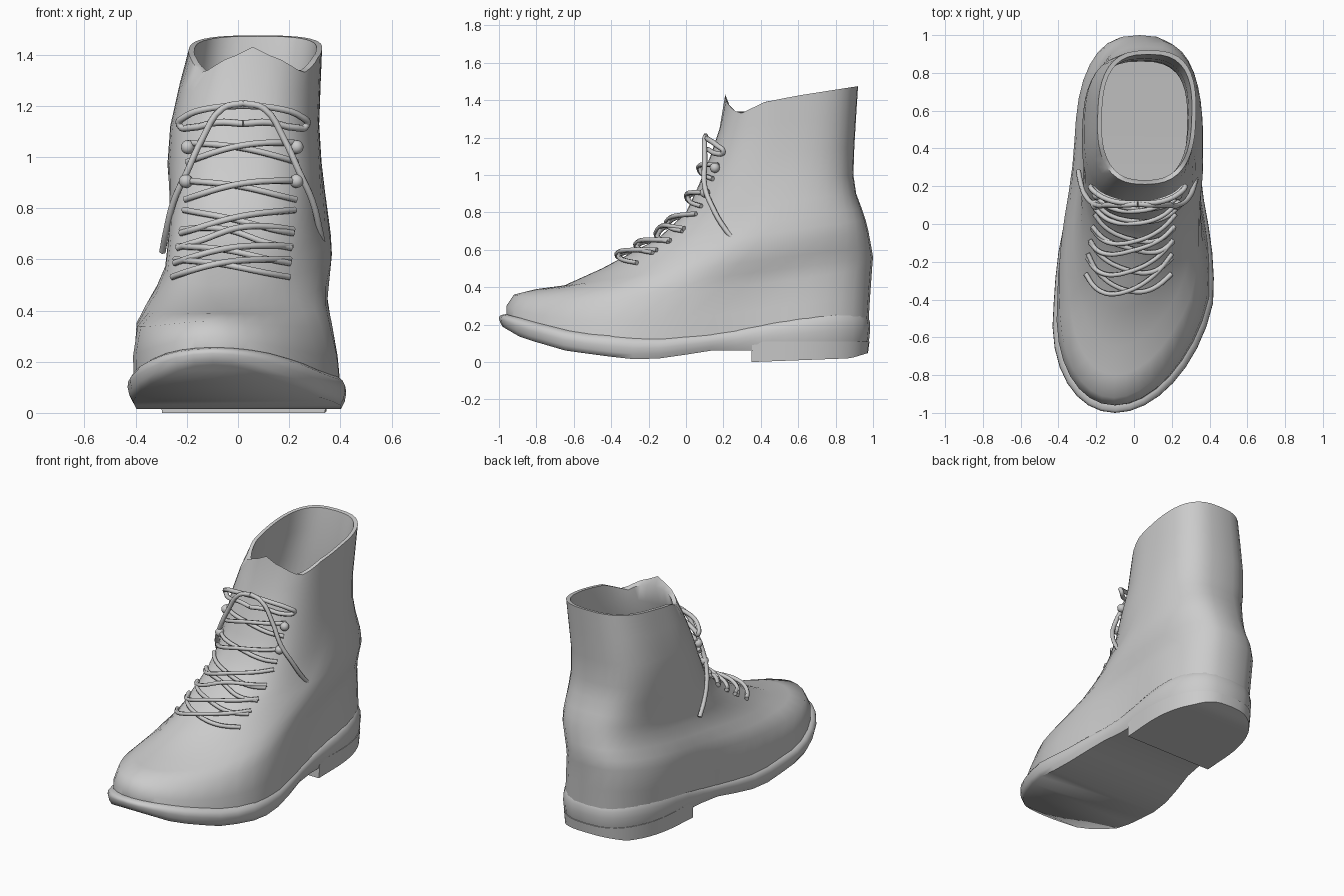
import bpy, bmesh, math
from mathutils import Vector

cube = bpy.data.objects.get("Cube")
if cube:
    bpy.data.objects.remove(cube)

GREY = (0.6, 0.6, 0.6, 1)
mat = bpy.data.materials.new("plain grey")
mat.use_nodes = True
mat.diffuse_color = GREY
mat.node_tree.nodes["Principled BSDF"].inputs["Base Color"].default_value = GREY
HALF = 22   # segments from toe to heel on each side


def interp(pts, v):
    if v <= pts[0][0]:
        return pts[0][1]
    for (a, p), (b, q) in zip(pts, pts[1:]):
        if v <= b:
            return p + (q - p) * (v - a) / (b - a)
    return pts[-1][1]


# Height curves along y, and the bend of the centre line
BOTTOM = [(-1, .2), (-.88, .13), (-.64, .06), (-.3, .015), (-.1, .02), (.1, .06), (.97, .07)]
WELT = [(-1, .25), (-.85, .2), (-.6, .135), (-.2, .1), (.2, .14), (.45, .18), (.8, .225), (1, .23)]
RIM = [(.21, 1.43), (.212, 1.4), (.235, 1.365), (.285, 1.325), (.42, 1.39), (.6, 1.425), (.92, 1.475)]
HEEL_BASE = [(.35, 0), (.88, .02), (.98, .05)]
CENTRE = [(-1, -.1), (-.4, 0), (1, .04)]

# Rings: front y, z, back y, z, sag, half width, front and back x shift,
# widest place, front roundness, waist
RINGS = [
    (-.96, .20, .975, .20, .13, .405, 0, 0, .32, 2, .18),
    (-.96, .30, .985, .36, .10, .40, -.01, -.01, .33, 2, .16),
    (-.92, .36, .995, .50, .06, .385, -.02, -.02, .36, 2, .12),
    (-.80, .39, 1, .56, .03, .355, -.03, -.01, .40, 2, .05),
    (-.65, .41, .99, .62, 0, .33, -.05, .01, .45, 2, 0),
    (-.45, .50, .975, .70, 0, .315, -.06, .03, .5, 2, 0),
    (-.30, .58, .96, .76, 0, .31, -.05, .03, .5, 2.1, 0),
    (-.15, .66, .94, .82, 0, .305, -.03, .025, .5, 2.3, 0),
    (0, .80, .91, .90, 0, .30, -.01, .015, .5, 2.6, 0),
    (.07, .95, .895, 1, 0, .30, 0, 0, .5, 2.6, 0),
    (.13, 1.1, .9, 1.15, 0, .29, 0, 0, .5, 2.6, 0),
    (.18, 1.25, .91, 1.32, 0, .275, .02, .02, .5, 2.6, 0),
    (.21, 1.42, .92, 1.47, 0, .26, .04, .04, .5, 2.6, 0),
]
SOLE = (-1, 0, .985, 0, 0, .425, 0, 0, .32, 2, .18)


def ring_point(r, s, side, height=None):
    """Point on a ring; s runs from the toe (0) to the heel (1)."""
    fy, fz, by, bz, sag, hw, dxf, dxb, m, pf, waist = r
    y = fy + (by - fy) * s
    u, p = ((m - s) / m, pf) if s < m else ((s - m) / (1 - m), 2.8)
    w = max(0, 1 - min(1, u) ** p) ** (1 / p)
    w *= 1 - waist * math.exp(-((s - .65) / .18) ** 2)
    z = height(y) if height else fz + (bz - fz) * s - sag * math.sin(math.pi * s ** .7)
    dx = dxf + (dxb - dxf) * min(1, 2 * s)
    return Vector((interp(CENTRE, y) + dx + side * hw * w, y, z))


def ring(r, height=None, start=0):
    ss = [start + (1 - start) * (1 - math.cos(math.pi * i / HALF)) / 2 for i in range(HALF + 1)]
    return ([ring_point(r, s, 1, height) for s in ss]
            + [ring_point(r, s, -1, height) for s in ss[-2:0:-1]])


def grow(r, d):
    return (r[0] - d, r[1], r[2] + d, r[3], r[4], r[5] + d) + r[6:]


def finish(obj, angle):
    obj.data.materials.append(mat)
    bpy.ops.object.select_all(action='DESELECT')
    obj.select_set(True)
    bpy.context.view_layer.objects.active = obj
    bpy.ops.object.shade_smooth_by_angle(angle=math.radians(angle))


def loft(name, rings, angle=50):
    bm = bmesh.new()
    loops = [[bm.verts.new(p) for p in pts] for pts in rings]
    n = len(loops[0])
    for a, b in zip(loops, loops[1:]):
        for i in range(n):
            j = (i + 1) % n
            bm.faces.new((a[i], a[j], b[j], b[i]))
    # Both ends are capped by strips from side to side
    for loop in (loops[0], loops[-1]):
        for i in range(n // 2):
            quad = [loop[i], loop[i + 1], loop[-i - 1], loop[-i % n]]
            bm.faces.new(list(dict.fromkeys(quad)))
    bmesh.ops.remove_doubles(bm, verts=bm.verts, dist=.0005)
    bmesh.ops.recalc_face_normals(bm, faces=bm.faces)
    me = bpy.data.meshes.new(name)
    bm.to_mesh(me)
    bm.free()
    obj = bpy.data.objects.new(name, me)
    bpy.context.collection.objects.link(obj)
    finish(obj, angle)


# Upper: outer skin, rim, then the lining back down to the insole
def rim_height(y):
    return interp(RIM, y)


outer = [ring(r) for r in RINGS[:-1]] + [ring(RINGS[-1], rim_height)]
lining = [ring(grow(RINGS[-1], -.022), rim_height)]
lining += [ring(grow(r, -.035)) for r in RINGS[-2:0:-1]]
loft("upper", outer + lining)


# Sole with a rounded welt that runs into the upper
def sole_ring(k, d):
    return ring(grow(SOLE, d), lambda y: interp(BOTTOM, y) * (1 - k) + interp(WELT, y) * k)


loft("sole", [sole_ring(k, d) for k, d in
              ((0, -.02), (.3, -.006), (.65, 0), (.9, -.002), (1.1, -.012), (1.3, -.035))], 60)

# Heel block under the back third, flush with the sole
HEEL = grow(SOLE, -.012)
heel_start = (.35 - HEEL[0]) / (HEEL[2] - HEEL[0])
loft("heel", [ring(HEEL, lambda y: interp(HEEL_BASE, y), heel_start),
              ring(grow(HEEL, .008), lambda y: .11, heel_start)], 35)


# Laces
def on_upper(v, f, lift=.012):
    """Point on the front of the upper at ring v, f of the way to its side."""
    i = min(int(v), len(RINGS) - 2)
    r = [a + (b - a) * (v - i) for a, b in zip(RINGS[i], RINGS[i + 1])]
    p, m = r[9], r[8]
    s = m * (1 - (1 - abs(f) ** p) ** (1 / p))
    return ring_point(r, s, math.copysign(1, f)) + Vector((0, -lift, lift * .8))


def cord(name, pts, radius=.013):
    cu = bpy.data.curves.new(name, 'CURVE')
    cu.dimensions = '3D'
    cu.bevel_depth = radius
    cu.bevel_resolution = 1
    cu.resolution_u = 4
    cu.use_fill_caps = True
    sp = cu.splines.new('BEZIER')
    sp.bezier_points.add(len(pts) - 1)
    for bp, p in zip(sp.bezier_points, pts):
        bp.co = p
        bp.handle_left_type = bp.handle_right_type = 'AUTO'
    obj = bpy.data.objects.new(name, cu)
    bpy.context.collection.objects.link(obj)
    cu.materials.append(mat)


# Each pair of laces crosses between a lower and an upper ring position
CROSSINGS = [(4.9, 5.8), (5.6, 6.5), (6.4, 7.2), (7.1, 7.8), (8.1, 8.6), (9.1, 9.6)]
EDGE = .72
for low, high in CROSSINGS:
    bulge = .45 if low < 7 else .12
    for side in (-1, 1):
        path = []
        for k in range(9):
            t = k / 8
            v = low + (high - low) * t + bulge * (1 - (2 * t - 1) ** 2)
            lift = .012 + (.018 if side > 0 else .006) * math.sin(math.pi * t)
            path.append(on_upper(v, side * EDGE * (2 * t - 1), lift))
        cord("lace_cross", path)

# Hooks
for v in (8.55, 9.45):
    for side in (-1, 1):
        bpy.ops.mesh.primitive_uv_sphere_add(segments=12, ring_count=8, radius=.027,
                                             location=on_upper(v, side * EDGE, .02))
        hook = bpy.context.object
        hook.name = "lace_hook"
        finish(hook, 60)

# Bow: one loop and one hanging end on each side
LOOP = [(0, .11, 1.2), (.13, .12, 1.19), (.23, .17, 1.155), (.25, .2, 1.125),
        (.2, .16, 1.115), (.1, .12, 1.135), (0, .1, 1.13)]
END = [(0, .105, 1.21), (.08, .1, 1.19), (.16, .1, 1.07), (.22, .1, .94),
       (.27, .14, .83), (.3, .21, .71), (.315, .28, .63)]
for side in (-1, 1):
    for name, pts in (("bow_loop", LOOP), ("lace_end", END)):
        cord(name, [(.02 + side * x, y, z) for x, y, z in pts], .014)
